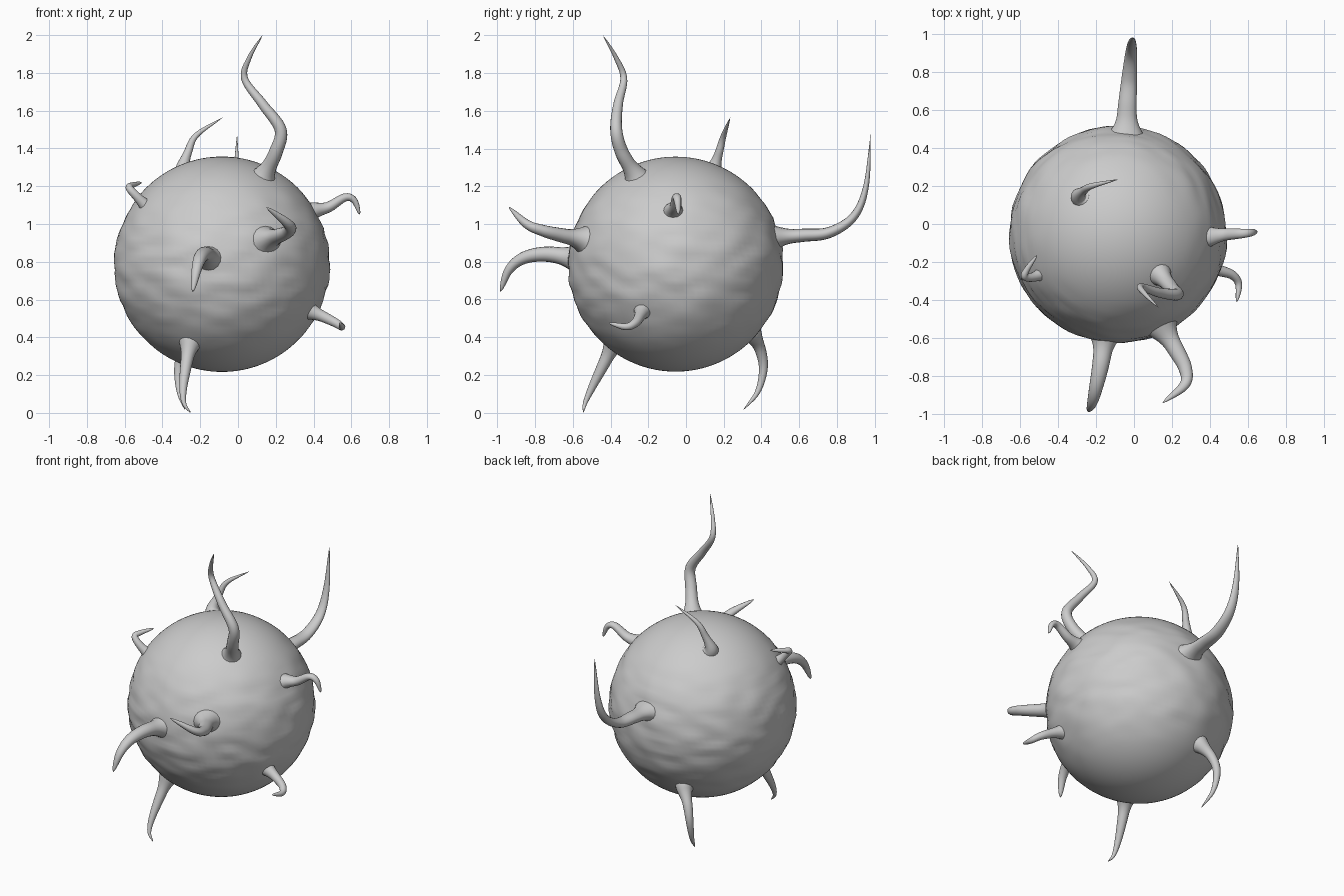
import bpy, bmesh, math
from mathutils import Vector, noise

if "Cube" in bpy.data.objects:
    bpy.data.objects.remove(bpy.data.objects["Cube"])

CENTRE = Vector((-0.085, -0.055, 0.787))
R = 0.57


def finish(bm, name):
    bmesh.ops.recalc_face_normals(bm, faces=bm.faces)
    for f in bm.faces:
        f.smooth = True
    me = bpy.data.meshes.new(name)
    bm.to_mesh(me)
    bm.free()
    ob = bpy.data.objects.new(name, me)
    bpy.context.collection.objects.link(ob)
    return ob


def catmull(pts, steps):
    p = [2 * pts[0] - pts[1]] + pts + [2 * pts[-1] - pts[-2]]
    out = []
    for i in range(1, len(p) - 2):
        a, b, c, d = p[i - 1:i + 3]
        for k in range(steps):
            t = k / steps
            out.append(0.5 * (2 * b + (c - a) * t + (2 * a - 5 * b + 4 * c - d) * t * t
                              + (3 * b - a - 3 * c + d) * t ** 3))
    return out + [pts[-1]]


def tentacle(name, pts, radius, power=0.75, wide=1.0, sides=16):
    """Tapered tube along a smooth path, flared where it meets the body."""
    pts = [Vector(p) for p in pts]
    root = pts[0] + (CENTRE - pts[0]).normalized() * 0.05
    path = catmull([root] + pts, 9)
    lengths = [0.0]
    for a, b in zip(path, path[1:]):
        lengths.append(lengths[-1] + (b - a).length)
    bm = bmesh.new()
    rings, side = [], None
    for i, p in enumerate(path[:-1]):
        tan = (path[i + 1] - path[max(i - 1, 0)]).normalized()
        if side is None:
            side = tan.cross(Vector((0, 0, 1)))
        side = (side - tan * side.dot(tan)).normalized()
        up = side.cross(tan)
        flare = 1 + 1.1 * max(0, 1 - lengths[i] / 0.14) ** 2
        r = radius * flare * (1 - lengths[i] / lengths[-1]) ** power
        ring = []
        for k in range(sides):
            a = 2 * math.pi * k / sides
            ring.append(bm.verts.new(p + side * (r * wide * math.cos(a)) + up * (r * math.sin(a))))
        rings.append(ring)
    for a, b in zip(rings, rings[1:]):
        for k in range(sides):
            j = (k + 1) % sides
            bm.faces.new((a[k], a[j], b[j], b[k]))
    tip = bm.verts.new(path[-1])
    for k in range(sides):
        bm.faces.new((rings[-1][k], rings[-1][(k + 1) % sides], tip))
    bm.faces.new(rings[0])
    return finish(bm, name)


# Round body, gently lumpy around the middle and smooth at the poles
bm = bmesh.new()
bmesh.ops.create_uvsphere(bm, u_segments=96, v_segments=64, radius=1)
for v in bm.verts:
    n = v.co.copy()
    band = max(0, 1 - n.z * n.z * 1.6)
    bump = noise.noise(Vector((n.x * 4, n.y * 4, n.z * 9)))
    v.co = CENTRE + n * (R + 0.012 * band * bump)
finish(bm, "body")

# Tentacles
tentacle("top_wavy_tentacle", [(.14, -.27, 1.26), (.20, -.34, 1.38), (.225, -.37, 1.50), (.13, -.36, 1.635),
                               (.035, -.33, 1.77), (.06, -.37, 1.88), (.13, -.44, 2.0)], .043, .7)
tentacle("top_back_tentacle", [(-.29, .15, 1.30), (-.265, .175, 1.38), (-.22, .20, 1.47), (-.08, .235, 1.565)],
         .03, .8)
tentacle("back_tentacle", [(-.04, .49, .93), (-.035, .62, .94), (-.025, .76, .955), (-.015, .89, 1.04),
                           (-.01, .955, 1.2), (-.005, .98, 1.475)], .042, .85, 1.4)
tentacle("front_tentacle", [(-.155, -.60, .82), (-.175, -.74, .84), (-.20, -.86, .82), (-.22, -.94, .755),
                            (-.24, -.985, .64)], .05, .5, 1.1)
tentacle("front_right_tentacle", [(.16, -.56, .92), (.22, -.66, .94), (.27, -.76, .965), (.265, -.845, 1.0),
                                  (.15, -.94, 1.09)], .047, .6, 1.15)
tentacle("right_tentacle", [(.40, -.065, 1.07), (.48, -.055, 1.09), (.565, -.05, 1.14), (.615, -.045, 1.125),
                            (.645, -.04, 1.05)], .034, .45, 1.15)
tentacle("lower_right_tentacle", [(.38, -.23, .54), (.45, -.245, .51), (.52, -.27, .475), (.55, -.32, .455),
                                  (.54, -.41, .475)], .036, .5)
tentacle("upper_left_tentacle", [(-.48, -.26, 1.09), (-.535, -.28, 1.145), (-.575, -.275, 1.19),
                                 (-.56, -.235, 1.205), (-.51, -.165, 1.22)], .03, .5)
tentacle("lower_front_tentacle", [(-.255, -.385, .36), (-.275, -.44, .25), (-.29, -.50, .13), (-.285, -.535, .05),
                                  (-.25, -.545, 0)], .042, .65)
tentacle("lower_back_tentacle", [(-.24, .355, .41), (-.29, .395, .33), (-.315, .41, .23), (-.31, .38, .11),
                                 (-.28, .305, .015)], .038, .7)
